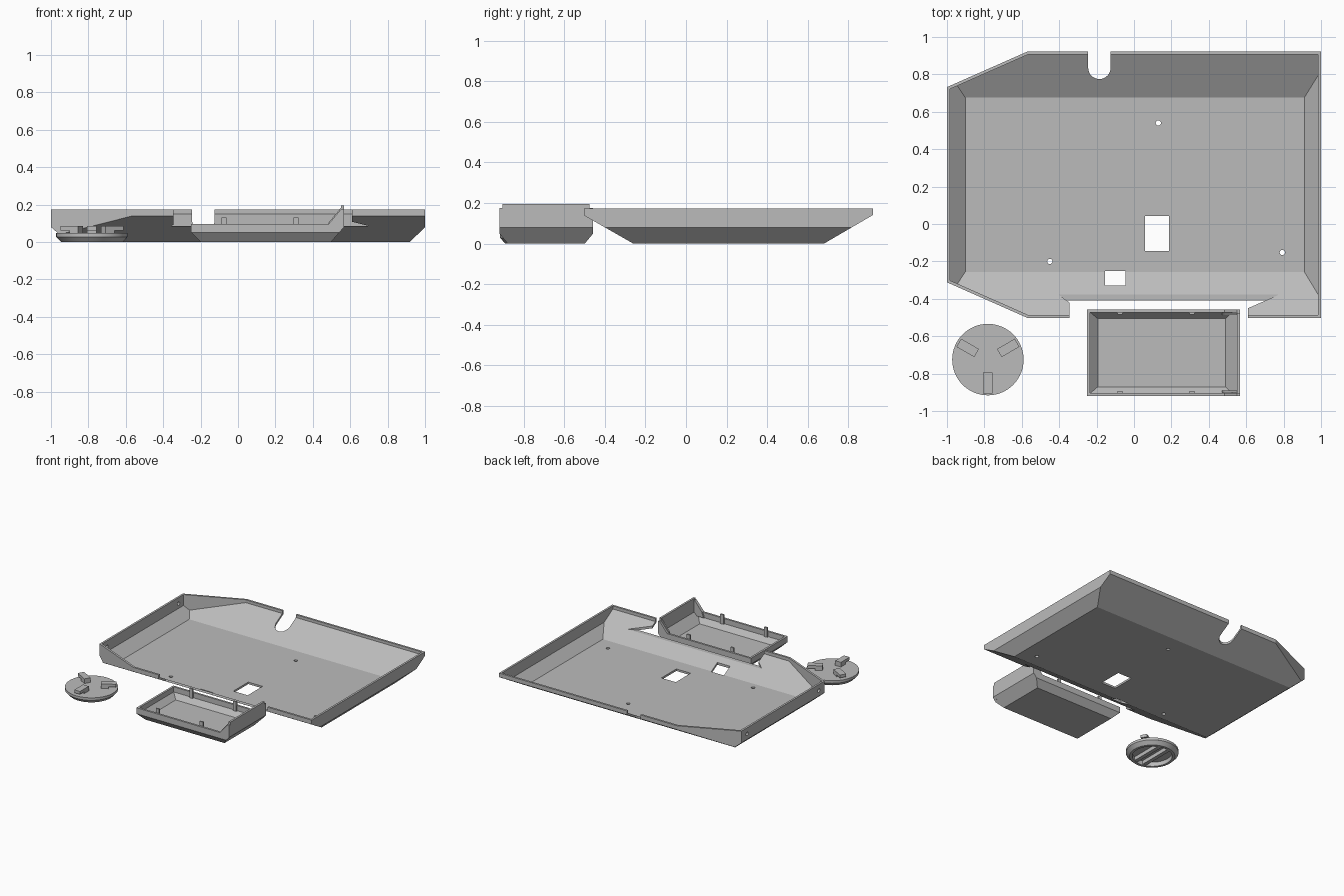
import bpy, bmesh, math
from mathutils import Vector, Matrix

if "Cube" in bpy.data.objects:
    bpy.data.objects.remove(bpy.data.objects["Cube"])

plastic = bpy.data.materials.new("grey_plastic")
plastic.diffuse_color = (0.5, 0.5, 0.5, 1)
plastic.use_nodes = True
plastic.node_tree.nodes["Principled BSDF"].inputs["Base Color"].default_value = plastic.diffuse_color


def finish(name, bm):
    bmesh.ops.recalc_face_normals(bm, faces=bm.faces[:])
    me = bpy.data.meshes.new(name)
    bm.to_mesh(me)
    bm.free()
    me.materials.append(plastic)
    ob = bpy.data.objects.new(name, me)
    bpy.context.collection.objects.link(ob)
    return ob


def box(name, x0, x1, y0, y1, z0, z1):
    bm = bmesh.new()
    bmesh.ops.create_cube(bm, size=1, matrix=Matrix.Translation(
        ((x0 + x1) / 2, (y0 + y1) / 2, (z0 + z1) / 2)) @ Matrix.Diagonal((x1 - x0, y1 - y0, z1 - z0, 1)))
    return finish(name, bm)


def prism(name, pts, direction):
    """Extrude a 3D polygon along a direction."""
    bm = bmesh.new()
    f = bm.faces.new([bm.verts.new(p) for p in pts])
    ext = bmesh.ops.extrude_face_region(bm, geom=[f])["geom"]
    bmesh.ops.translate(bm, vec=direction, verts=[g for g in ext if isinstance(g, bmesh.types.BMVert)])
    return finish(name, bm)


def cylinder(name, x, y, z0, z1, r0, r1, seg=48):
    bm = bmesh.new()
    bmesh.ops.create_cone(bm, cap_ends=True, segments=seg, radius1=r0, radius2=r1,
                          depth=z1 - z0, matrix=Matrix.Translation((x, y, (z0 + z1) / 2)))
    return finish(name, bm)


def convex(name, planes, top, inset=0.0):
    """Solid bounded by (normal, point) planes, each moved inwards by inset."""
    bm = bmesh.new()
    bmesh.ops.create_cube(bm, size=6)
    for n, p in planes + [((0, 0, 1), (0, 0, top + 2 * inset))]:
        n = Vector(n).normalized()
        cut = bmesh.ops.bisect_plane(bm, geom=bm.verts[:] + bm.edges[:] + bm.faces[:],
                                     plane_co=Vector(p) - n * inset, plane_no=n, clear_outer=True)
        edges = [g for g in cut["geom_cut"] if isinstance(g, bmesh.types.BMEdge)]
        if edges:
            bmesh.ops.holes_fill(bm, edges=[e for e in bm.edges if e.is_boundary], sides=0)
    return finish(name, bm)


def apply_boolean(ob, others, op="DIFFERENCE"):
    for c in others:
        m = ob.modifiers.new("cut", "BOOLEAN")
        m.operation, m.solver, m.object = op, "EXACT", c
    bpy.context.view_layer.update()
    me = bpy.data.meshes.new_from_object(ob.evaluated_get(bpy.context.evaluated_depsgraph_get()))
    ob.modifiers.clear()
    ob.data = me
    for c in others:
        bpy.data.objects.remove(c)


# ---- main tray: chamfered left corners, sloped sides, thin shell
T = 0.173
tray_planes = [
    ((0, 0, -1), (0, 0, 0)),
    ((1, 0, 0), (1, 0, 0)), ((-1, 0, 0), (-1, 0, 0)),
    ((0, 1, 0), (0, 0.922, 0)), ((0, -1, 0), (0, -0.503, 0)),
    ((-0.19, 0.43, 0), (-1, 0.732, 0)), ((-0.19, -0.43, 0), (-1, -0.312, 0)),
    ((0, 0.14, -0.24), (0, 0.68, 0)), ((0, -0.14, -0.245), (0, -0.26, 0)),
    ((0.08, 0, -0.085), (0.917, 0, 0)), ((-0.08, 0, -0.092), (-0.908, 0, 0)),
]
tray = convex("tray", tray_planes, T)
cutters = [convex("tray_cavity", tray_planes, T + 0.1, 0.016)]

# front opening for the battery box
opening = [(-0.345, -0.6), (-0.345, -0.42), (-0.4, -0.38), (-0.4, -0.33),
           (0.77, -0.33), (0.77, -0.38), (0.61, -0.45), (0.61, -0.6)]
cutters.append(prism("opening_cut", [(x, y, 0.085) for x, y in opening], (0, 0, 0.3)))

# rounded slot in the back edge
slot = [(-0.125, 1.1), (-0.245, 1.1)]
slot += [(-0.185 + 0.06 * math.cos(a), 0.835 + 0.06 * math.sin(a))
         for a in [math.pi + math.pi * i / 16 for i in range(17)]]
cutters.append(prism("slot_cut", [(x, y, -0.1) for x, y in slot], (0, 0, 0.5)))

# floor windows, screw holes and holes in the left wall
cutters.append(box("window_cut", 0.06, 0.186, -0.144, 0.043, -0.1, 0.15))
cutters.append(box("small_window_cut", -0.156, -0.045, -0.33, -0.25, -0.1, 0.15))
for x, y in [(0.13, 0.54), (-0.45, -0.2), (0.793, -0.152)]:
    cutters.append(cylinder("screw_cut", x, y, -0.1, 0.1, 0.014, 0.014, 24))
for y in (0.66, -0.24):
    ring = [(-1.1, y + 0.014 * math.cos(a), 0.125 + 0.014 * math.sin(a))
            for a in [math.tau * i / 20 for i in range(20)]]
    cutters.append(prism("side_hole_cut", ring, (0.2, 0, 0)))
apply_boolean(tray, cutters)

# ---- battery box: sloped open shell with a taller right end
X0, X1, Y0, Y1 = -0.25, 0.567, -0.92, -0.457
box_planes = [
    ((0, 0, -1), (0, 0, 0)),
    ((1, 0, 0), (X1, 0, 0)), ((-1, 0, 0), (X0, 0, 0)),
    ((0, 1, 0), (0, Y1, 0)), ((0, -1, 0), (0, Y0, 0)),
    ((0.08, 0, -0.07), (X1 - 0.07, 0, 0)), ((-0.05, 0, -0.05), (X0 + 0.05, 0, 0)),
    ((0, 0.05, -0.042), (0, Y1 - 0.042, 0)), ((0, -0.05, -0.042), (0, Y0 + 0.042, 0)),
]
battery_box = convex("battery_box", box_planes, 0.195)
profile = [(-0.4, 0.097), (0.485, 0.097), (0.567, 0.195), (0.567, 0.3), (-0.4, 0.3)]
cutters = [convex("box_cavity", box_planes, 0.3, 0.016),
           prism("rim_cut", [(x, -1.1, z) for x, z in profile], (0, 0.9, 0)),
           box("front_shoulder_cut", 0.4, 0.7, -1.0, -0.905, 0.175, 0.3),
           box("back_shoulder_cut", 0.4, 0.7, -0.475, -0.4, 0.175, 0.3)]
apply_boolean(battery_box, cutters)

# right end wall and inner guide ribs
box("box_end_wall", X1 - 0.016, X1, -0.905, -0.475, 0.09, 0.195)
for y in (-0.902, -0.487):
    rib = [(0.47, 0.06), (0.55, 0.06), (0.56, 0.195), (0.485, 0.105)]
    prism("box_guide_rib", [(x, y, z) for x, z in rib], (0, 0.012, 0))

# clips standing on the box rim
for x in (-0.075, 0.31):
    for y in (-0.905, -0.485):
        box("box_clip", x - 0.014, x + 0.014, y, y + 0.013, 0.055, 0.13)

# ---- round cap with tapered underside and a hollow grip
CX, CY = -0.781, -0.725
cap = cylinder("round_cap", CX, CY, 0.028, 0.048, 0.191, 0.191, 64)
taper = cylinder("cap_taper", CX, CY, 0.0, 0.0281, 0.165, 0.191, 64)
apply_boolean(cap, [taper], "UNION")
apply_boolean(cap, [cylinder("cap_hollow", CX, CY, -0.02, 0.034, 0.145, 0.145, 64)])
for s in (-1, 1):
    box("cap_grip", CX + s * 0.04 - 0.015, CX + s * 0.04 + 0.015, CY - 0.138, CY + 0.138, 0.004, 0.036)

# three hooked locking tabs on top of the cap
hook = [(0.07, 0.047), (0.125, 0.047), (0.125, 0.062), (0.18, 0.062), (0.18, 0.085), (0.07, 0.085)]
for deg in (30, 150, 270):
    tab = prism("cap_tab", [(r, -0.025, z) for r, z in hook], (0, 0.05, 0))
    tab.data.transform(Matrix.Translation((CX, CY, 0)) @ Matrix.Rotation(math.radians(deg), 4, "Z"))

# smooth the round walls while keeping edges sharp
for ob in (tray, cap):
    bpy.ops.object.select_all(action="DESELECT")
    ob.select_set(True)
    bpy.context.view_layer.objects.active = ob
    bpy.ops.object.shade_smooth_by_angle(angle=math.radians(20))
